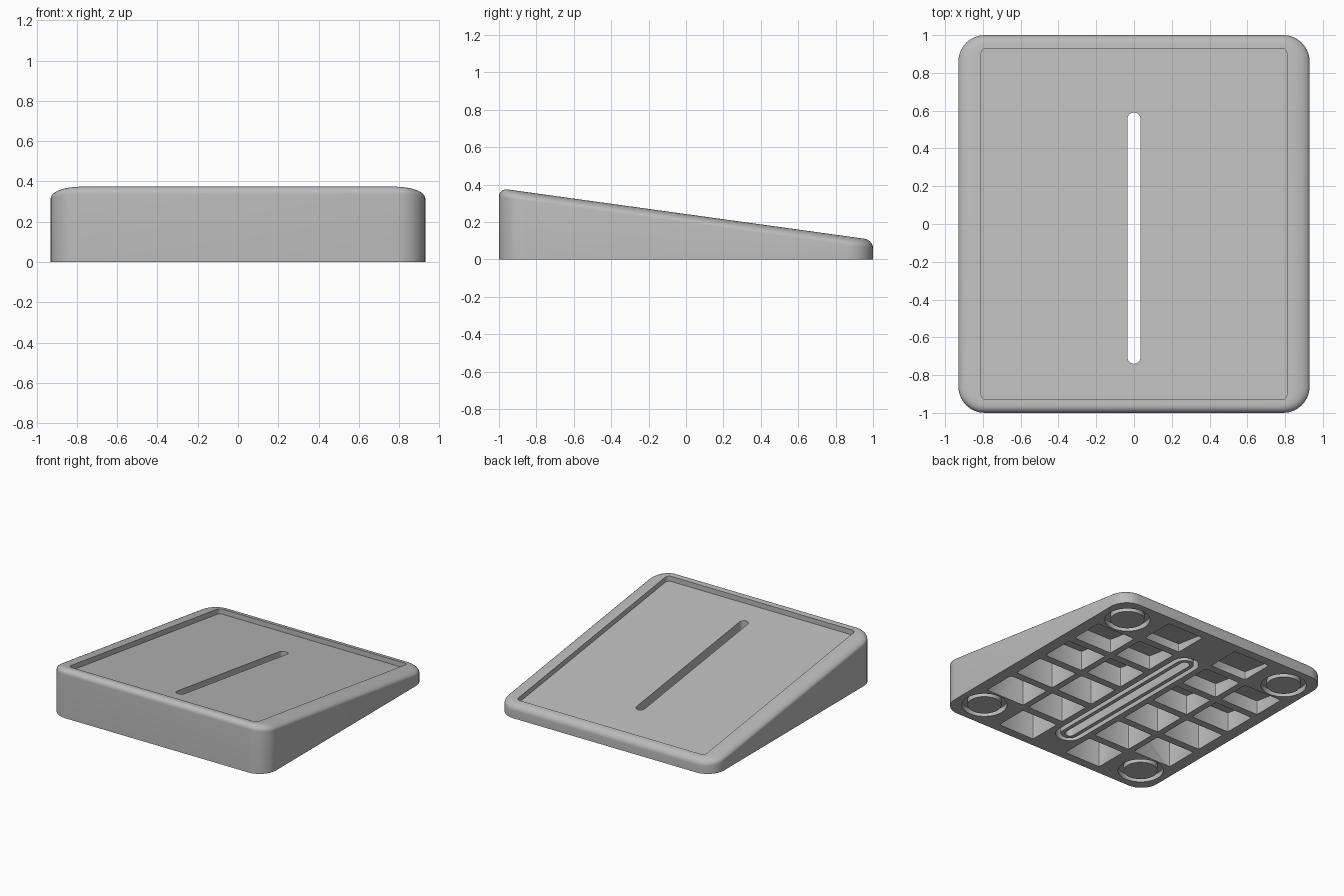
import bpy, bmesh, math

if "Cube" in bpy.data.objects:
    bpy.data.objects.remove(bpy.data.objects["Cube"], do_unlink=True)

grey = bpy.data.materials.new("plain grey")
grey.use_nodes = True
grey.diffuse_color = (0.5, 0.5, 0.5, 1)
grey.node_tree.nodes["Principled BSDF"].inputs["Base Color"].default_value = (0.5, 0.5, 0.5, 1)
grey.node_tree.nodes["Principled BSDF"].inputs["Roughness"].default_value = 0.7


def slope(drop):
    """Height of a plane lying below the sloping top."""
    return lambda y: 0.242 - 0.138 * y - drop


def flat(z):
    return lambda y: z


def outline(cx, cy, hx, hy, r, n=8):
    """Rounded rectangle; also gives circles and slot shapes."""
    pts = []
    for q, (sx, sy) in enumerate([(1, 1), (-1, 1), (-1, -1), (1, -1)]):
        for i in range(n + 1):
            a = math.pi / 2 * (q + i / n)
            pts.append((cx + sx * (hx - r) + r * math.cos(a),
                        cy + sy * (hy - r) + r * math.sin(a)))
    return pts


def loft(bm, rings, loop=False):
    """Skin a stack of (outline, height rule) rings, capped or joined end to end."""
    rows = [[bm.verts.new((x, y, h(y))) for x, y in pts] for pts, h in rings]
    pairs = list(zip(rows, rows[1:])) + ([(rows[-1], rows[0])] if loop else [])
    for a, b in pairs:
        for i in range(len(a)):
            j = (i + 1) % len(a)
            bm.faces.new((a[i], a[j], b[j], b[i]))
    if not loop:
        bm.faces.new(rows[0])
        bm.faces.new(rows[-1])


def groove(bm, outer, inner, ceiling):
    """Ring-shaped cutter open to the underside."""
    loft(bm, [(outer, flat(-0.1)), (outer, ceiling),
              (inner, ceiling), (inner, flat(-0.1))], loop=True)


def finish(bm, name):
    bmesh.ops.remove_doubles(bm, verts=bm.verts, dist=0.00001)
    bmesh.ops.recalc_face_normals(bm, faces=bm.faces)
    mesh = bpy.data.meshes.new(name)
    bm.to_mesh(mesh)
    bm.free()
    mesh.materials.append(grey)
    obj = bpy.data.objects.new(name, mesh)
    bpy.context.scene.collection.objects.link(obj)
    return obj


# Wedge body with rounded corners and a soft upper edge
bm = bmesh.new()
rings = [(outline(0, 0, 0.93, 1, 0.14), flat(0))]
steps = 8
for k in range(steps + 1):
    a = math.pi / 2 * k / steps
    inset, drop = 1 - math.cos(a), 0.045 * (1 - math.sin(a))
    rings.append((outline(0, 0, 0.93 - 0.1 * inset, 1 - 0.045 * inset,
                          0.14 - 0.08 * inset), slope(drop)))
loft(bm, rings)
body = finish(bm, "wedge_body")

# Shallow tray in the top
bm = bmesh.new()
tray = outline(0, 0, 0.81, 0.93, 0.03)
loft(bm, [(tray, slope(0.04)), (tray, slope(-0.2))])
cutters = [finish(bm, "tray_cutter")]

# Long slot through the plate
SLOT_Y, SLOT_HALF = -0.075, 0.665
bm = bmesh.new()
slot = outline(0, SLOT_Y, 0.035, SLOT_HALF, 0.035)
loft(bm, [(slot, flat(-0.1)), (slot, flat(0.6))])
cutters.append(finish(bm, "slot_cutter"))

# Underside: ribbed pockets, groove around the slot, ring grooves around the feet
bm = bmesh.new()
ceiling = slope(0.085)
for side in (-1, 1):
    for row in range(6):
        y = (row - 2.5) * 0.32
        columns = [(0.305, 0.155)]
        if 0 < row < 5:
            columns.append((0.675, 0.165))
        for x, half in columns:
            pocket = outline(side * x, y, half, 0.13, 0.012, 2)
            loft(bm, [(pocket, flat(-0.1)), (pocket, ceiling)])
    for end in (-1, 1):
        x, y = side * 0.72, end * 0.785
        groove(bm, outline(x, y, 0.16, 0.16, 0.16),
               outline(x, y, 0.12, 0.12, 0.12), flat(0.04))
groove(bm, outline(0, SLOT_Y, 0.1, SLOT_HALF + 0.065, 0.1),
       outline(0, SLOT_Y, 0.065, SLOT_HALF + 0.03, 0.065), ceiling)
cutters.append(finish(bm, "underside_cutter"))

# Cut the body and keep the finished mesh
for cutter in cutters:
    cutter.hide_render = True
    cut = body.modifiers.new(cutter.name, "BOOLEAN")
    cut.operation = "DIFFERENCE"
    cut.solver = "EXACT"
    cut.object = cutter
bpy.context.view_layer.update()
graph = bpy.context.evaluated_depsgraph_get()
result = bpy.data.meshes.new_from_object(body.evaluated_get(graph))
body.modifiers.clear()
body.data = result
for cutter in cutters:
    bpy.data.objects.remove(cutter, do_unlink=True)

# Smooth the curves and keep the edges crisp
bpy.ops.object.select_all(action="DESELECT")
body.select_set(True)
bpy.context.view_layer.objects.active = body
bpy.ops.object.shade_smooth_by_angle(angle=math.radians(30))
